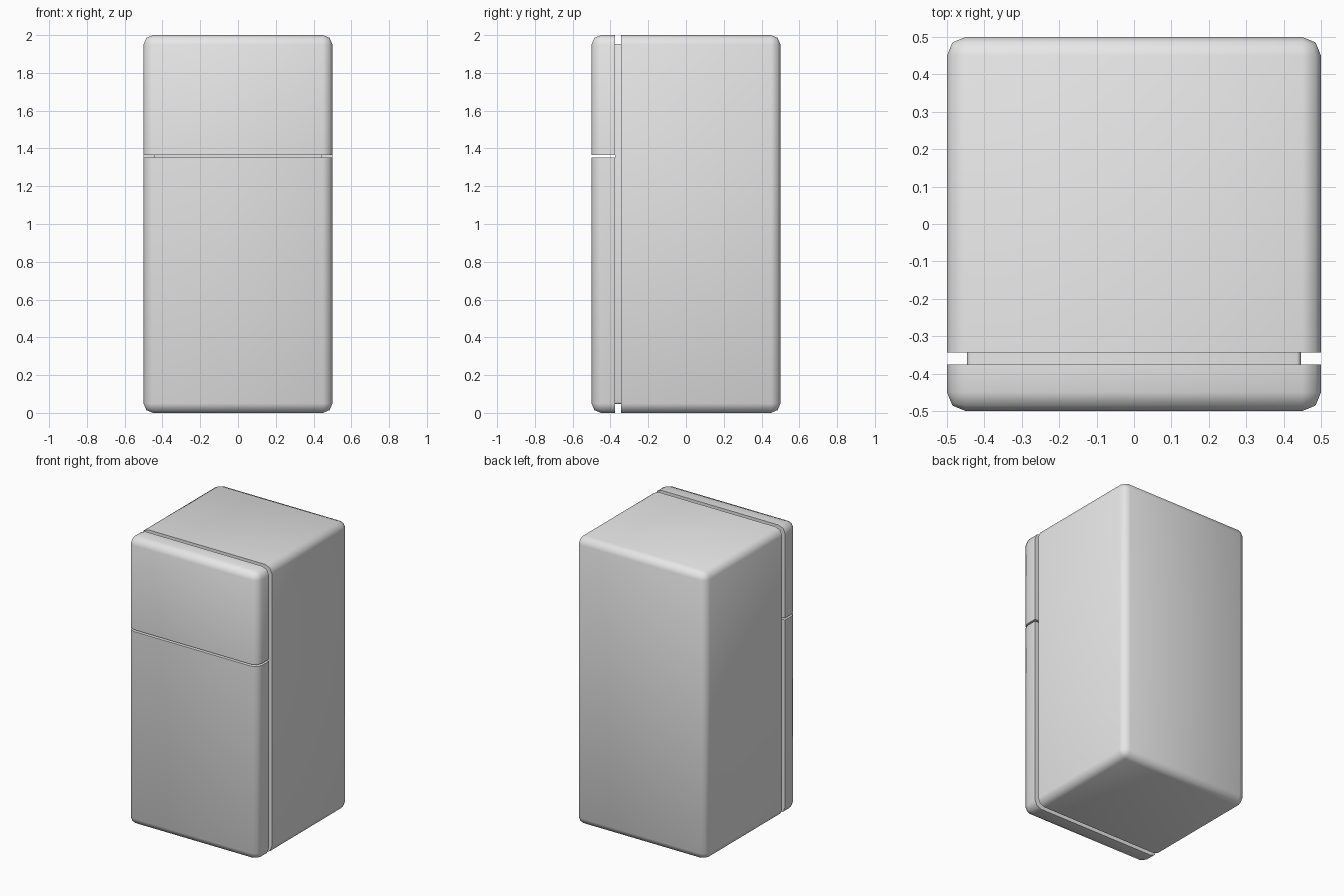
import bpy, bmesh, math
from mathutils import Vector

if "Cube" in bpy.data.objects:
    bpy.data.objects.remove(bpy.data.objects["Cube"])

white = bpy.data.materials.new("appliance_white")
white.diffuse_color = (0.8, 0.8, 0.8, 1)
white.use_nodes = True
white.node_tree.nodes["Principled BSDF"].inputs["Base Color"].default_value = white.diffuse_color


def rounded_box(name, lo, hi, radius, cuts=(), edge_filter=None):
    """Box with two-segment rounded edges, then trimmed and capped by planes.
    Each cut is (point, normal); the side the normal points to is removed."""
    lo, hi = Vector(lo), Vector(hi)
    bm = bmesh.new()
    bmesh.ops.create_cube(bm, size=1)
    for v in bm.verts:
        v.co = Vector([(a + b) / 2 + c * (b - a) for a, b, c in zip(lo, hi, v.co)])
    edges = [e for e in bm.edges if edge_filter is None or edge_filter(e)]
    bmesh.ops.bevel(bm, geom=edges, offset=radius, segments=2, profile=0.5, affect='EDGES')
    for co, no in cuts:
        geom = bm.verts[:] + bm.edges[:] + bm.faces[:]
        res = bmesh.ops.bisect_plane(bm, geom=geom, plane_co=co, plane_no=no, clear_outer=True)
        rim = [e for e in res["geom_cut"] if isinstance(e, bmesh.types.BMEdge)]
        bmesh.ops.edgeloop_fill(bm, edges=rim)
    bmesh.ops.recalc_face_normals(bm, faces=bm.faces[:])
    me = bpy.data.meshes.new(name)
    bm.to_mesh(me)
    bm.free()
    me.materials.append(white)
    ob = bpy.data.objects.new(name, me)
    bpy.context.collection.objects.link(ob)
    bpy.ops.object.select_all(action='DESELECT')
    ob.select_set(True)
    bpy.context.view_layer.objects.active = ob
    bpy.ops.object.shade_smooth_by_angle(angle=math.radians(50))
    return ob


LO, HI, R = (-0.5, -0.5, 0), (0.5, 0.5, 2), 0.05
door_back = ((0, -0.375, 0), (0, 1, 0))

# main cabinet, behind the seal gap
rounded_box("cabinet", LO, HI, R, [((0, -0.343, 0), (0, -1, 0))])

# freezer door (upper) and fridge door (lower)
rounded_box("freezer_door", LO, HI, R, [door_back, ((0, 0, 1.365), (0, 0, -1))])
rounded_box("fridge_door", LO, HI, R, [door_back, ((0, 0, 1.352), (0, 0, 1))])

# recessed seal between doors and cabinet, rounded only on the edges along y
rounded_box("door_seal", (-0.446, -0.375, 0.046), (0.446, -0.343, 1.954), 0.012,
            edge_filter=lambda e: abs(e.verts[0].co.y - e.verts[1].co.y) > 0.01)
